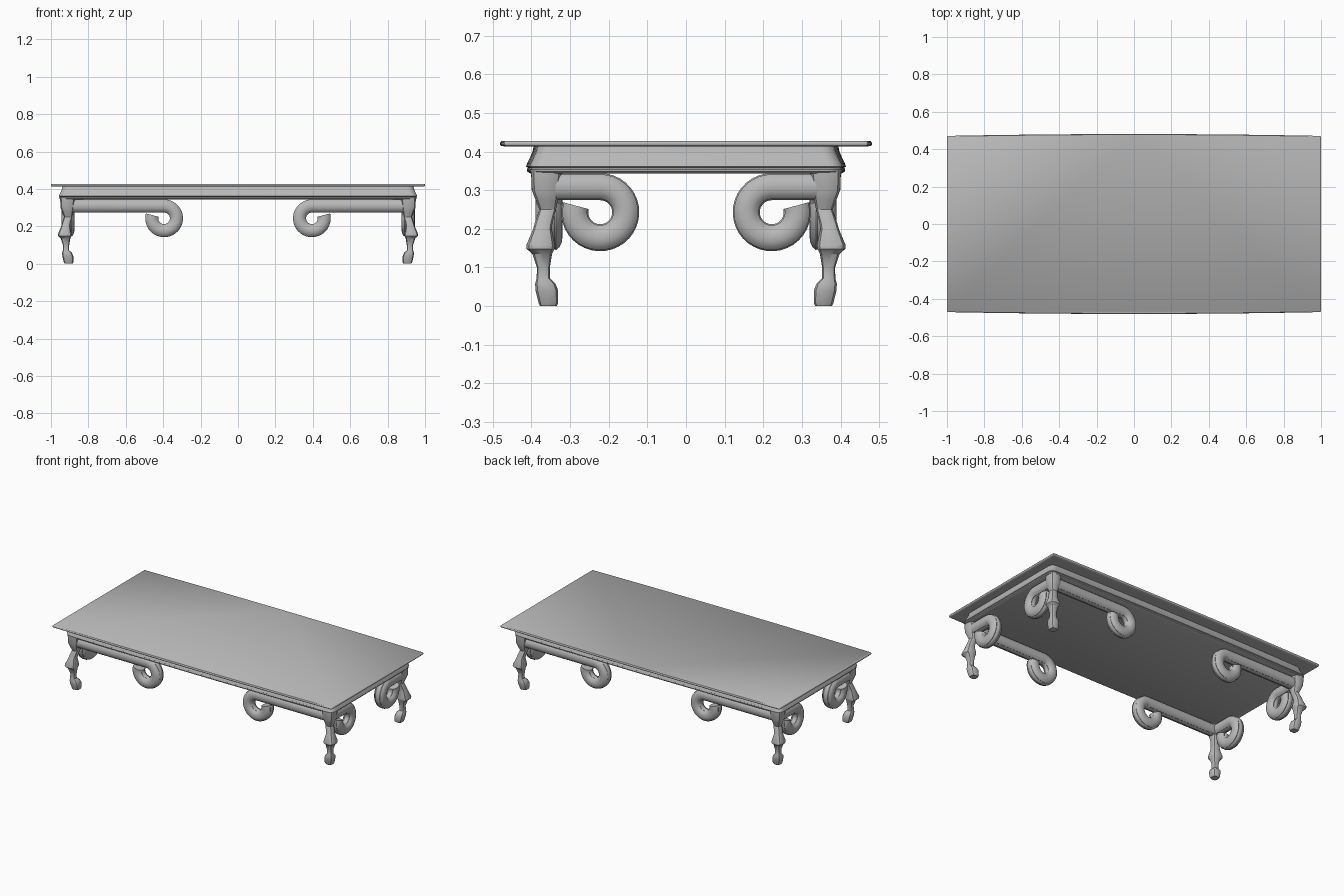
import bpy
import bmesh
from math import sin, cos, pi, radians

cube = bpy.data.objects.get("Cube")
if cube:
    bpy.data.objects.remove(cube, do_unlink=True)

grey = bpy.data.materials.new("stone_grey")
grey.use_nodes = True
COLOUR = (0.48, 0.48, 0.48, 1)
grey.diffuse_color = COLOUR
grey.node_tree.nodes["Principled BSDF"].inputs["Base Color"].default_value = COLOUR


def loft(name, rings, angle=35, mirror=False):
    """Skin closed rings of points, cap both ends, optionally mirror to four corners."""
    bm = bmesh.new()
    loops = [[bm.verts.new(p) for p in ring] for ring in rings]
    n = len(loops[0])
    for a, b in zip(loops, loops[1:]):
        for i in range(n):
            j = (i + 1) % n
            bm.faces.new((a[i], a[j], b[j], b[i]))
    bm.faces.new(loops[0])
    bm.faces.new(loops[-1])
    bmesh.ops.recalc_face_normals(bm, faces=bm.faces)
    mesh = bpy.data.meshes.new(name)
    bm.to_mesh(mesh)
    bm.free()
    mesh.materials.append(grey)
    obj = bpy.data.objects.new(name, mesh)
    bpy.context.collection.objects.link(obj)
    bpy.ops.object.select_all(action='DESELECT')
    obj.select_set(True)
    bpy.context.view_layer.objects.active = obj
    bpy.ops.object.shade_smooth_by_angle(angle=radians(angle))
    if mirror:
        mod = obj.modifiers.new("four_corners", 'MIRROR')
        mod.use_axis = (True, True, False)
        mod.use_mirror_merge = False
    return obj


def outline(hx, hy, z, corner, bow=0.01, arc=5, steps=6):
    """Rectangle with rounded corners and gently bowed long sides."""
    quarter = []
    for i in range(arc + 1):
        t = pi / 2 * i / arc
        quarter.append((hx - corner + corner * cos(t), hy - corner + corner * sin(t)))
    for i in range(1, steps):
        quarter.append(((hx - corner) * (1 - i / steps), hy))
    half = quarter + [(0, hy)] + [(-x, y) for x, y in reversed(quarter)]
    full = half + [(-x, -y) for x, y in half]
    return [(x, y + (1 if y > 0 else -1) * bow * (1 - (x / hx) ** 2), z) for x, y in full]


# Thin table top with a rounded edge
edge = [(0.02, 0.413), (0.003, 0.414), (0, 0.417), (0, 0.423), (0.003, 0.427)]
loft("table_top", [outline(1 - d, 0.471 - d, z, 0.006) for d, z in edge], 50)

# Moulded apron: flared band, bead and lower lip
band = [(0.02, 0.416), (0.017, 0.4), (0.01, 0.384), (0.003, 0.37), (0, 0.361),
        (0.005, 0.358), (0.002, 0.354), (0.003, 0.348), (0.012, 0.343)]
loft("apron", [outline(0.958 - d, 0.404 - d, z, 0.035) for d, z in band])

# Carved legs on the corner diagonals: height, outer and inner extent
SHIFT = 0.55
leg_profile = [(0, 0.378, 0.334), (0.008, 0.382, 0.33), (0.04, 0.39, 0.33),
               (0.058, 0.391, 0.337), (0.072, 0.387, 0.352), (0.1, 0.386, 0.352),
               (0.135, 0.398, 0.346), (0.148, 0.413, 0.339), (0.158, 0.414, 0.338),
               (0.2, 0.396, 0.347), (0.215, 0.392, 0.345), (0.25, 0.38, 0.336),
               (0.275, 0.39, 0.331), (0.3, 0.4, 0.326), (0.35, 0.402, 0.32)]
SIDES = 16
leg_rings = []
for z, outer, inner in leg_profile:
    c, r = (outer + inner) / 2, (outer - inner) / 2
    ring = []
    for i in range(SIDES):
        a = 2 * pi * i / SIDES
        k = r * (1 - 0.07 * cos(4 * a))
        ring.append((SHIFT + c + k * cos(a) * 1.05, c + k * sin(a) * 1.05, z))
    leg_rings.append(ring)
loft("legs", leg_rings, 30, True)

# Scroll brackets: a moulded bar that curls under and back up
half_section = [(0.035, 0), (0.034, 0.012), (0.028, 0.024), (0.019, 0.032),
                (0.015, 0.03), (0.008, 0.035)]
upper = half_section + [(-u, v) for u, v in reversed(half_section)]
section = upper + [(-u, -v) for u, v in upper[1:-1]]


def scroll(name, start, centre, place):
    """Sweep the section along a bar and curl; place maps (along, side, z) to space."""
    radius, cz = 0.066, 0.243
    path = [(start, cz + radius, 0, 1)]
    for i in range(29):
        t = pi / 2 - i / 28 * radians(285)
        path.append((centre + radius * cos(t), cz + radius * sin(t), cos(t), sin(t)))
    rings = [[place(p + v * nx, u, z + v * nz) for u, v in section]
             for p, z, nx, nz in path]
    loft(name, rings, 40, True)


# The bars run toward the middle, so distance along them is measured negatively
scroll("long_side_scrolls", -0.9, -0.395, lambda p, u, z: (-p, 0.355 + u, z))
scroll("short_side_scrolls", -0.36, -0.222, lambda p, u, z: (0.91 + u, -p, z))
